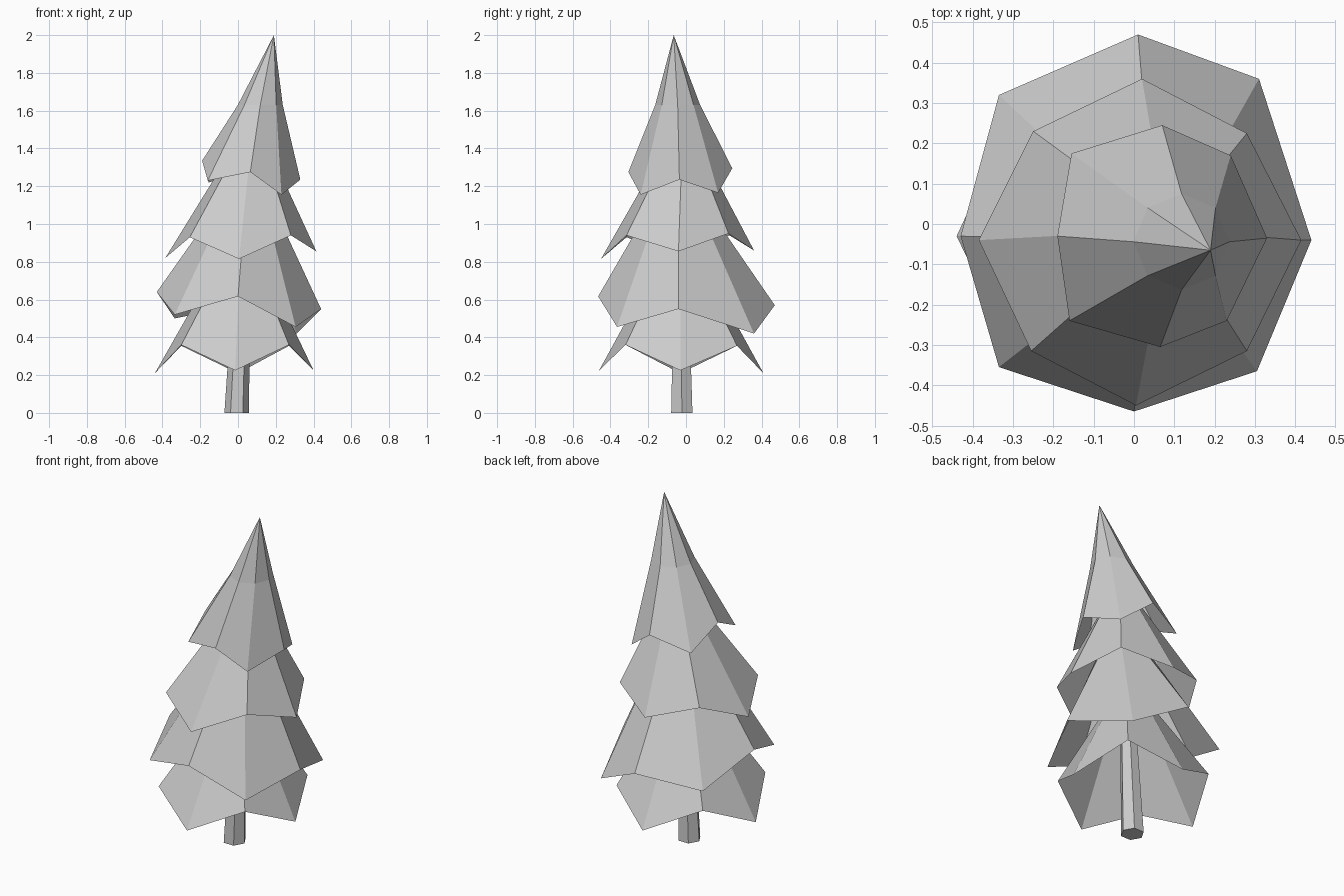
import bpy
import bmesh
from math import cos, sin, tau

cube = bpy.data.objects.get("Cube")
if cube:
    bpy.data.objects.remove(cube)

grey = bpy.data.materials.new("plain_grey")
grey.use_nodes = True
colour = (0.6, 0.6, 0.6, 1)
grey.diffuse_color = colour
grey.node_tree.nodes["Principled BSDF"].inputs["Base Color"].default_value = colour


def ring(centre, radius, sides):
    """Level polygon, counter-clockwise from +x."""
    x, y, z = centre
    return [(x + radius * cos(tau * i / sides), y + radius * sin(tau * i / sides), z)
            for i in range(sides)]


def loft(name, rings, tip=None, cap_bottom=False, cap_top=False):
    """Skin a stack of rings, with an optional point or caps."""
    bm = bmesh.new()
    loops = [[bm.verts.new(p) for p in r] for r in rings]
    n = len(loops[0])
    for low, high in zip(loops, loops[1:]):
        for i in range(n):
            j = (i + 1) % n
            bm.faces.new((low[i], low[j], high[j], high[i]))
    if tip:
        apex = bm.verts.new(tip)
        for i in range(n):
            bm.faces.new((loops[-1][i], loops[-1][(i + 1) % n], apex))
    if cap_bottom:
        bm.faces.new(loops[0][::-1])
    if cap_top:
        bm.faces.new(loops[-1])
    mesh = bpy.data.meshes.new(name)
    bm.to_mesh(mesh)
    bm.free()
    mesh.materials.append(grey)
    obj = bpy.data.objects.new(name, mesh)
    bpy.context.collection.objects.link(obj)
    return obj


# Trunk: tapered six-sided post, leaning slightly inside the branches
loft("trunk", [ring((-.007, -.022, 0), .065, 6), ring((.04, -.03, 1.2), .03, 6)],
     cap_bottom=True, cap_top=True)

# Branch skirts: jagged eight-point rims, open below, narrowing into the skirt above
bottom_rim = [(.4, -.03, .225), (.27, .27, .355), (0, .41, .21), (-.3, .27, .355),
              (-.44, -.03, .21), (-.3, -.32, .36), (-.015, -.46, .225), (.27, -.32, .36)]
lower_rim = [(.44, -.04, .55), (.31, .36, .42), (.01, .47, .57), (-.335, .32, .5),
             (-.43, -.03, .64), (-.335, -.355, .52), (0, -.465, .617), (.305, -.365, .455)]
upper_rim = [(.415, -.04, .855), (.28, .225, .95), (.02, .36, .86), (-.25, .23, .94),
             (-.385, -.04, .82), (-.255, -.315, .93), (.005, -.45, .815), (.28, -.315, .94)]
top_rim = [(.33, -.035, 1.235), (.24, .17, 1.165), (.07, .245, 1.295), (-.155, .175, 1.22),
           (-.19, -.03, 1.335), (-.16, -.24, 1.23), (.065, -.305, 1.275), (.23, -.24, 1.155)]

loft("bottom_branches", [bottom_rim, ring((.01, -.03, .8), .115, 8)])
loft("lower_branches", [lower_rim, ring((.04, -.04, 1.1), .145, 8)])
loft("upper_branches", [upper_rim, ring((.07, -.02, 1.42), .085, 8)])
loft("top_branches", [top_rim, ring((.118, -.044, 1.63), .119, 8)], tip=(.19, -.065, 2))
